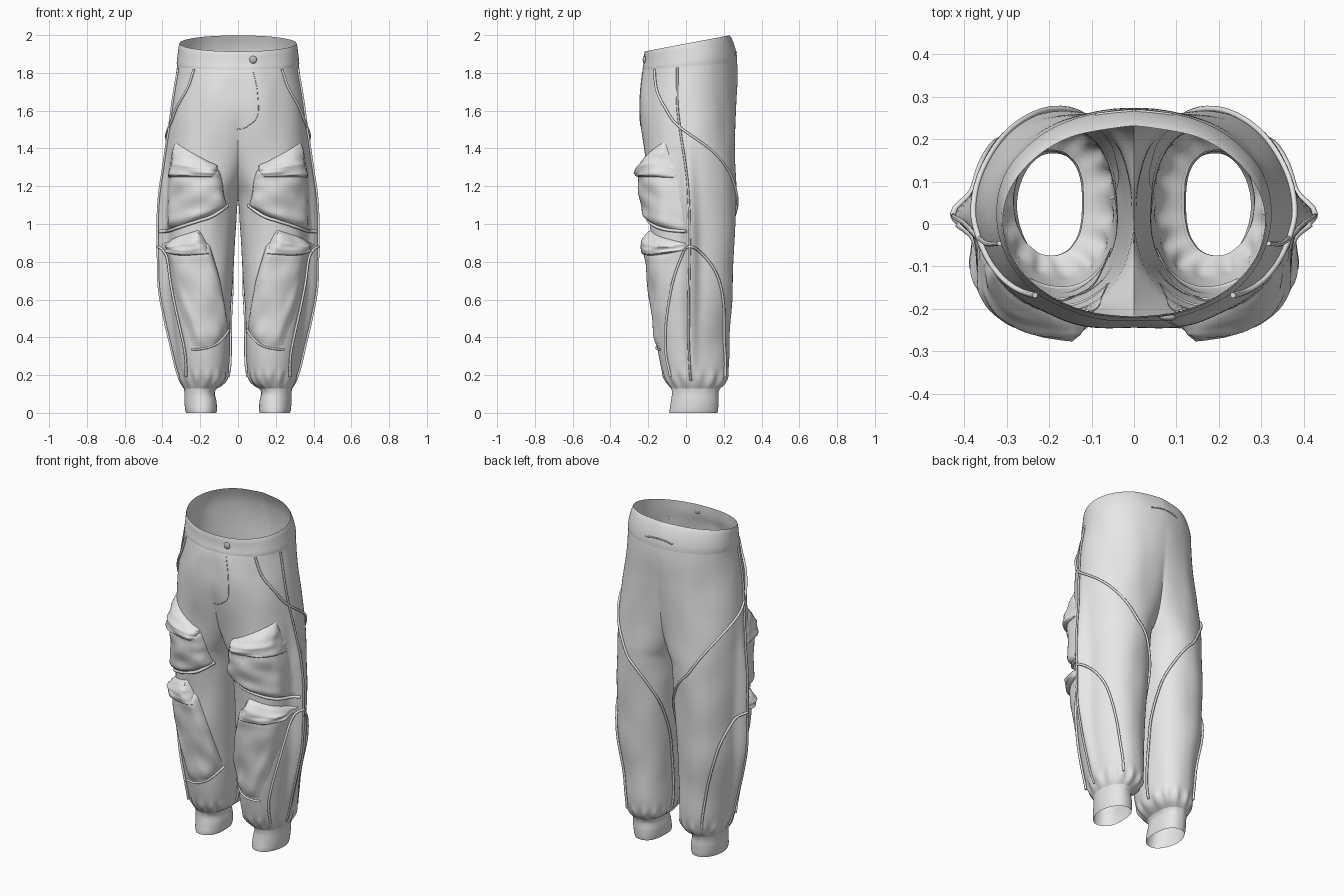
import bpy, bmesh, math
from mathutils import Vector, noise

cube = bpy.data.objects.get("Cube")
if cube:
    bpy.data.objects.remove(cube, do_unlink=True)


def material(name, rgb):
    m = bpy.data.materials.new(name)
    m.use_nodes = True
    m.diffuse_color = (*rgb, 1)
    m.node_tree.nodes["Principled BSDF"].inputs["Base Color"].default_value = (*rgb, 1)
    return m


FABRIC = material("light grey fabric", (0.8, 0.8, 0.8))
METAL = material("grey metal", (0.5, 0.5, 0.5))

# Leg sections: height, inner x, outer x, front y, back y (negative inner x = legs merge)
SECTIONS = [
    (0.0, .115, .275, -.09, .17), (.06, .115, .278, -.082, .17),
    (.12, .12, .278, -.078, .17), (.15, .075, .295, -.10, .20),
    (.2, .05, .312, -.125, .218), (.4, .04, .346, -.155, .23),
    (.6, .035, .368, -.17, .245), (.85, .022, .379, -.18, .256),
    (1.0, .012, .38, -.19, .26), (1.15, 0, .38, -.205, .264),
    (1.22, -.03, .379, -.21, .266), (1.35, -.09, .375, -.22, .263),
    (1.5, -.16, .364, -.235, .261), (1.65, -.24, .347, -.245, .266),
    (1.8, -.3, .327, -.235, .275), (1.88, -.315, .32, -.225, .264),
    (1.955, -.31, .31, -.22, .232)]
CROTCH, TOP, INNER_ROUND = 1.15, 1.955, 0.85


def smooth(table, x):
    """Cubic interpolation of a table keyed by its first column."""
    last = len(table) - 1
    i = 0
    while i < last - 1 and x > table[i + 1][0]:
        i += 1

    def slope(k, c):
        a, b = table[max(k - 1, 0)], table[min(k + 1, last)]
        return (b[c] - a[c]) / (b[0] - a[0])

    p, q = table[i], table[i + 1]
    h = q[0] - p[0]
    t = min(max((x - p[0]) / h, 0), 1)
    return [p[c] * (2*t**3 - 3*t*t + 1) + q[c] * (3*t*t - 2*t**3)
            + h * slope(i, c) * (t**3 - 2*t*t + t) + h * slope(i + 1, c) * (t**3 - t*t)
            for c in range(1, len(p))]


def section(z):
    xin, xout, yf, yb = smooth(SECTIONS, z)
    return (xin + xout) / 2, (xout - xin) / 2, (yf + yb) / 2, (yb - yf) / 2


def surf(a, z, off=0.0):
    """Point on the left leg at angle a (0 outer side, -pi/2 front)."""
    cx, rx, cy, ry = section(z)
    c, s = math.cos(a), math.sin(a)
    e = INNER_ROUND if c < 0 else 1
    p = Vector((cx + rx * math.copysign(abs(c) ** e, c),
                cy + ry * math.copysign(abs(s) ** e, s), z))
    n = Vector((c * ry, s * rx, 0)).normalized()
    # Soft folds, waist pleats and gathers above the cuff
    off += 0.008 * noise.noise(Vector((p.x * 7, p.y * 7, z * 4)))
    off += 0.005 * math.sin(9 * a) * math.exp(-((z - 1.7) / .1) ** 2) * max(-s, 0)
    off += 0.006 * math.sin(14 * a) * math.exp(-((z - .18) / .035) ** 2)
    # Ridge where front and back panels meet at the side
    if .15 < z < 1.5:
        off += .046 * math.sin(math.pi * (z - .15) / 1.35) * math.exp(-((a + .06) / .15) ** 2)
    p += n * off
    k = min(max((z - 1.75) / .2, 0), 1)
    p.z += .19 * k * k * (3 - 2 * k) * p.y
    return p


def half_angle(z):
    cx, rx, _, _ = section(z)
    if z <= CROTCH or cx >= rx:
        return math.pi
    return math.acos(-(max(cx, 0) / rx) ** (1 / INNER_ROUND))


def grid_object(name, rows, angle=40):
    """Skin rows of points, mirrored to the other leg."""
    bm = bmesh.new()
    vs = [[bm.verts.new(p) for p in row] for row in rows]
    for lo, hi in zip(vs, vs[1:]):
        for j in range(len(lo) - 1):
            bm.faces.new((lo[j], lo[j + 1], hi[j + 1], hi[j]))
    copy = bmesh.ops.duplicate(bm, geom=bm.verts[:] + bm.edges[:] + bm.faces[:])["geom"]
    for v in copy:
        if isinstance(v, bmesh.types.BMVert):
            v.co.x *= -1
    bmesh.ops.reverse_faces(bm, faces=[f for f in copy if isinstance(f, bmesh.types.BMFace)])
    bmesh.ops.remove_doubles(bm, verts=bm.verts[:], dist=0.0004)
    me = bpy.data.meshes.new(name)
    bm.to_mesh(me)
    bm.free()
    finish(name, me, FABRIC, angle)


def finish(name, data, mat, angle=40):
    ob = bpy.data.objects.new(name, data)
    bpy.context.collection.objects.link(ob)
    data.materials.append(mat)
    if ob.type == 'MESH':
        bpy.ops.object.select_all(action='DESELECT')
        ob.select_set(True)
        bpy.context.view_layer.objects.active = ob
        bpy.ops.object.shade_smooth_by_angle(angle=math.radians(angle))


def tube(name, z0, z1, n, lift=0.0, cols=96):
    """Leg tube that opens at the middle above the crotch."""
    rows = []
    for i in range(n + 1):
        z = z0 + (z1 - z0) * i / n
        h = half_angle(z)
        off = lift if 0 < i < n else 0
        row = [surf(h * (2 * j / cols - 1), z, off) for j in range(cols + 1)]
        if z > CROTCH:
            row[0].x = row[-1].x = 0
        rows.append(row)
    grid_object(name, rows)


def patch(name, bottom, top, lift, taper=0.0, sag=0.0, top_slope=8, n=24):
    """Puffed panel between a bottom and a top edge, ends given as (degrees, height)."""
    rows = []
    for i in range(n + 1):
        v, row = i / n, []
        for j in range(n + 1):
            u = j / n
            ends = [[b + (t - b) * v for b, t in zip(bottom[k], top[k])] for k in (0, 1)]
            a, z = [p + (q - p) * u for p, q in zip(*ends)]
            z -= sag * math.sin(math.pi * u) * (1 - v)
            edge = min(1, 8 * u, 4 * (1 - u), 10 * v, top_slope * (1 - v)) ** .6
            crumple = noise.noise(Vector((u * 4, v * 4, lift * 90))) * .014
            puff = lift * (1 - taper * (1 - v)) * (1 - .6 * u * u)
            row.append(surf(math.radians(a), z, edge * (puff + crumple) - .004 * (1 - edge)))
        rows.append(row)
    grid_object(name, rows, 50)


def piping(name, keys, radius=.007, both=True, n=60):
    """Raised cord following (degrees, height) points on the fabric."""
    cu = bpy.data.curves.new(name, 'CURVE')
    cu.dimensions = '3D'
    cu.bevel_depth, cu.bevel_resolution, cu.use_fill_caps = radius, 1, True
    table = [(i, *k) for i, k in enumerate(keys)]
    for side in (1, -1) if both else (1,):
        sp = cu.splines.new('POLY')
        sp.points.add(n)
        for i, pt in enumerate(sp.points):
            a, z = smooth(table, (len(keys) - 1) * i / n)
            p = surf(math.radians(a), z, radius * .8)
            pt.co = (p.x * side, p.y, p.z, 1)
    finish(name, cu, FABRIC)


# Trouser body, ribbed cuffs and waistband
tube("trouser_legs", .125, TOP, 110)
tube("ankle_cuffs", 0, .13, 8, .003)
tube("waistband", 1.835, TOP, 8, .003)

# Cargo pockets with flaps on thigh and shin
patch("thigh_pocket", ((-134, 1.10), (-8, .96)), ((-102, 1.29), (-19, 1.32)), .047, .2, .03)
patch("thigh_pocket_flap", ((-104, 1.245), (-17, 1.24)), ((-99, 1.31), (-31, 1.44)),
      .062, -.05, top_slope=2)
patch("shin_pocket", ((-155, .44), (-68, .335)), ((-102, .90), (-9, .89)), .046, .75, .03)
patch("shin_pocket_flap", ((-107, .835), (-9, .865)), ((-88, .97), (-7, .895)),
      .056, -.05, .02, top_slope=2)

# Raised seams
piping("side_seam", [(-15, 1.83), (-11, 1.55), (-4, 1.2), (-4, .9), (-6, .5), (-8, .17)], .006)
piping("hip_and_back_seam", [(-46, 1.83), (-41, 1.72), (-28, 1.62), (-12, 1.52), (33, 1.37),
                             (76, 1.19), (115, 1.02), (145, .86), (165, .65), (174, .4),
                             (177, .19)], n=90)
piping("knee_arch_seam", [(-47, .19), (-51, .35), (-33, .65), (-17, .82), (-4, .88),
                          (18, .82), (39, .70), (54, .5), (61, .3), (62, .19)])
piping("thigh_pocket_hem", [(-134, 1.1), (-100, 1.035), (-70, 1.0), (-38, .97), (-8, .96)], .009)
piping("shin_pocket_hem", [(-155, .44), (-130, .39), (-112, .36), (-90, .34), (-68, .335)], .006)
piping("fly_stitching", [(-77, 1.82), (-78, 1.7), (-84, 1.58), (-98, 1.515), (-110, 1.5)],
       .002, False)
piping("back_welt", [(74, 1.865), (82, 1.872), (90, 1.875)], .004)

# Waist button
bm = bmesh.new()
bmesh.ops.create_uvsphere(bm, u_segments=20, v_segments=10, radius=.02)
spot = surf(math.radians(-75), 1.9, .006)
for v in bm.verts:
    v.co = Vector((v.co.x + .08, v.co.y * .45 + spot.y, v.co.z + 1.87))
button = bpy.data.meshes.new("waist_button")
bm.to_mesh(button)
bm.free()
finish("waist_button", button, METAL)
